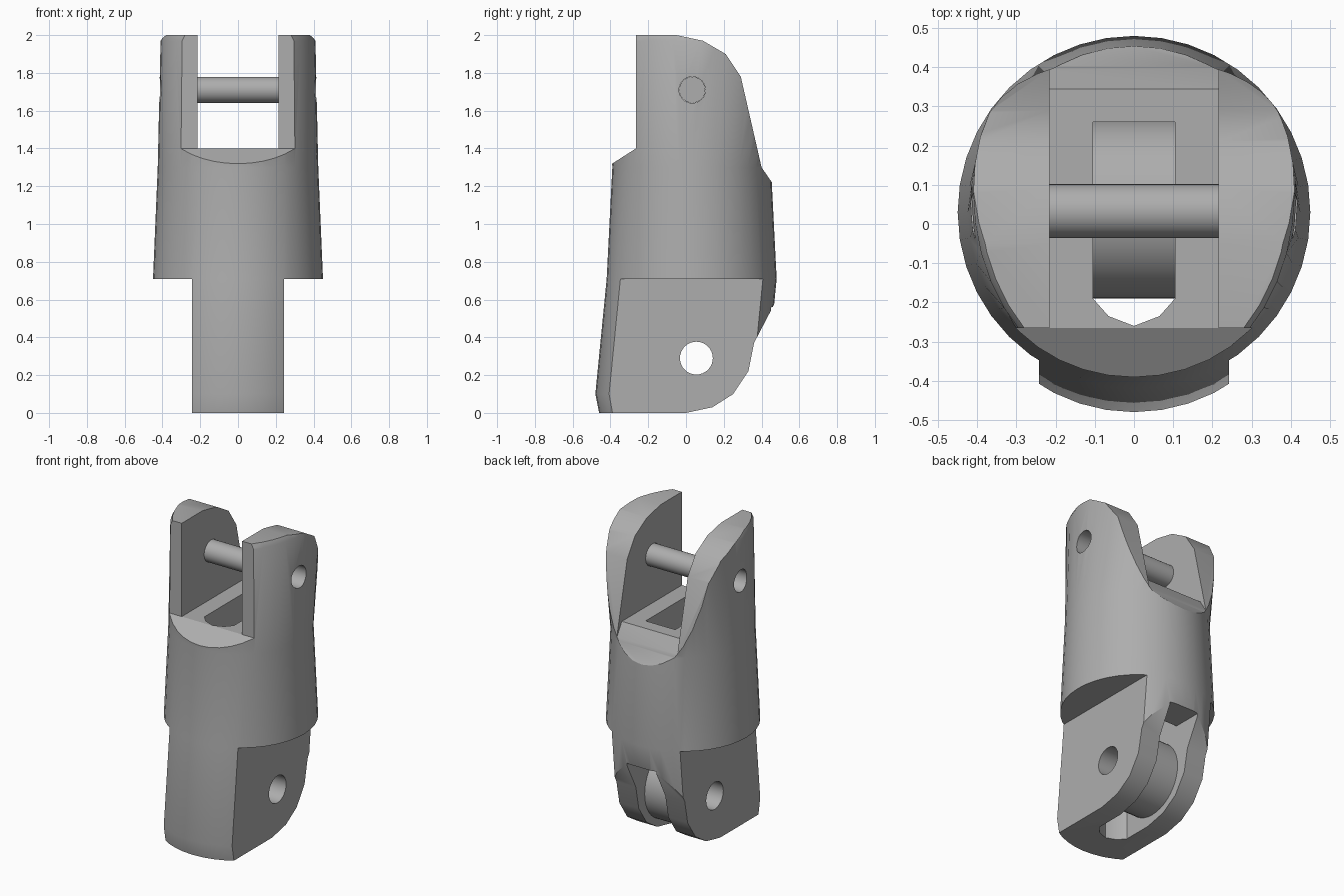
import bpy, bmesh, math

old = bpy.data.objects.get("Cube")
if old:
    bpy.data.objects.remove(old, do_unlink=True)

grey = bpy.data.materials.new("mid_grey")
grey.use_nodes = True
COLOUR = (0.42, 0.42, 0.42, 1)
grey.diffuse_color = COLOUR
grey.node_tree.nodes["Principled BSDF"].inputs["Base Color"].default_value = COLOUR


def finish(name, bm):
    bmesh.ops.recalc_face_normals(bm, faces=bm.faces)
    mesh = bpy.data.meshes.new(name)
    bm.to_mesh(mesh)
    bm.free()
    mesh.materials.append(grey)
    obj = bpy.data.objects.new(name, mesh)
    bpy.context.collection.objects.link(obj)
    return obj


def loft(name, rings):
    """Skin a closed solid through rings of points."""
    bm = bmesh.new()
    loops = [[bm.verts.new(p) for p in ring] for ring in rings]
    n = len(loops[0])
    for a, b in zip(loops, loops[1:]):
        for i in range(n):
            j = (i + 1) % n
            bm.faces.new((a[i], a[j], b[j], b[i]))
    bm.faces.new(loops[0][::-1])
    bm.faces.new(loops[-1])
    return finish(name, bm)


def side_prism(name, profile, x0, x1):
    """Extrude a (y, z) profile along x."""
    return loft(name, [[(x, y, z) for y, z in profile] for x in (x0, x1)])


def rod(name, y, z, radius, x0, x1, sides=32):
    turn = [2 * math.pi * i / sides for i in range(sides)]
    ring = [(y + radius * math.cos(t), z + radius * math.sin(t)) for t in turn]
    return side_prism(name, ring, x0, x1)


def boolean(target, tool, operation="DIFFERENCE"):
    mod = target.modifiers.new("cut", "BOOLEAN")
    mod.operation = operation
    mod.solver = "EXACT"
    mod.object = tool
    bpy.context.view_layer.objects.active = target
    bpy.ops.object.modifier_apply(modifier=mod.name)
    bpy.data.objects.remove(tool, do_unlink=True)


# Tapered round body: height, centre y, x radius, y radius
sections = [(0, -0.02, 0.45, 0.44), (0.1, -0.03, 0.45, 0.45),
            (0.71, 0.03, 0.45, 0.45), (1.3, 0.03, 0.425, 0.42),
            (1.97, 0.08, 0.41, 0.50), (2, 0.08, 0.395, 0.49)]
SIDES = 40
angles = [2 * math.pi * i / SIDES for i in range(SIDES)]
body = loft("link_body", [[(rx * math.cos(t), cy + ry * math.sin(t), z) for t in angles]
                          for z, cy, rx, ry in sections])

# Side outline with rounded knuckles
outline = [(-0.6, -0.1), (-0.6, 0), (0, 0), (0.14, 0.03), (0.25, 0.1), (0.33, 0.22),
           (0.36, 0.37), (0.48, 0.6), (0.49, 0.8), (0.455, 1.22), (0.40, 1.3),
           (0.29, 1.78), (0.21, 1.9), (0.09, 1.97), (-0.05, 2), (-0.05, 2.1),
           (-0.265, 2.1), (-0.265, 1.4), (-0.39, 1.32), (-0.6, 1.18)]
boolean(body, side_prism("outline_tool", outline[1:], -0.7, 0.7), "INTERSECT")

# Flat sides of the lower tongue
low_block = [(-0.7, -0.1), (0.7, -0.1), (0.7, 0.71), (-0.7, 0.71)]
for side in (-1, 1):
    boolean(body, side_prism("tongue_cutter", low_block, side * 0.243, side * 0.8))

# Fork gap between the two upper arms
gap = [(-0.7, 1.4), (0.345, 1.4), (0.455, 1.22), (0.7, 1.0), (0.7, 2.2), (-0.7, 2.2)]
boolean(body, side_prism("fork_cutter", gap, -0.215, 0.215))

# Inner channel, open at the floor, the back and the bottom
channel = [(-0.19, -0.1), (0.7, -0.1), (0.7, 0.56), (0.26, 0.56), (0.26, 1.6), (-0.19, 1.6)]
boolean(body, side_prism("channel_cutter", channel, -0.105, 0.105))
nose = [(-0.105, -0.15), (-0.105, -0.19), (-0.065, -0.235), (0, -0.26),
        (0.065, -0.235), (0.105, -0.19), (0.105, -0.15)]
boolean(body, loft("nose_cutter", [[(x, y, z) for x, y in nose] for z in (-0.1, 1.6)]))

# Drum inside the tongue, with the lower pivot hole through both
drum = rod("pivot_drum", 0.04, 0.29, 0.23, -0.105, 0.105, 40)
for part in (body, drum):
    boolean(part, rod("pivot_cutter", 0.055, 0.29, 0.087, -0.7, 0.7))

# Upper cross pin set in its holes
boolean(body, rod("pin_cutter", 0.033, 1.71, 0.07, -0.7, 0.7))
pin = rod("cross_pin", 0.033, 1.71, 0.069, -0.3, 0.3)

# Smooth shading with crisp edges
bpy.ops.object.select_all(action="DESELECT")
for part in (body, drum, pin):
    part.select_set(True)
bpy.context.view_layer.objects.active = body
bpy.ops.object.shade_smooth_by_angle(angle=math.radians(30))
